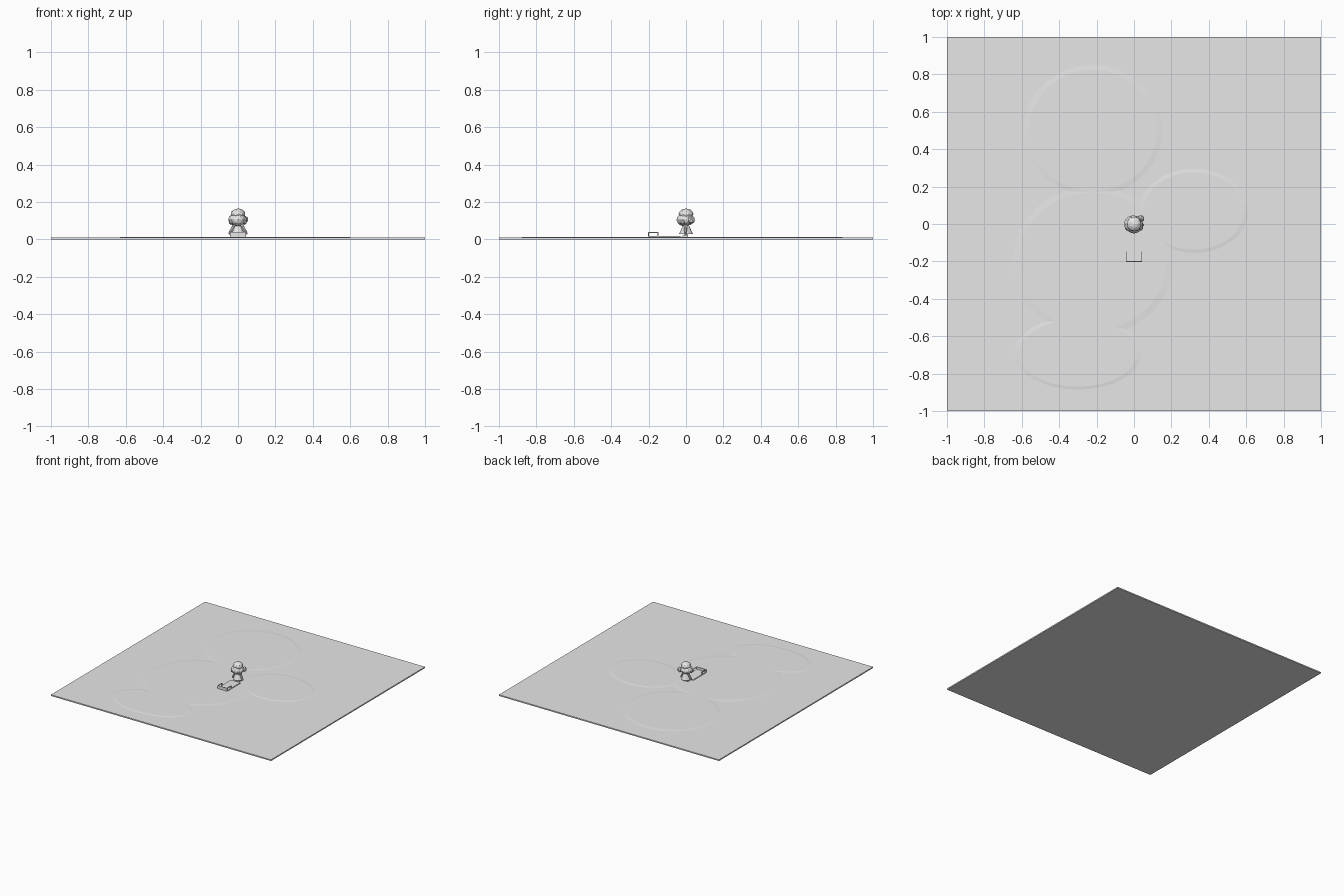
import bpy, bmesh, math
from mathutils import Vector

if "Cube" in bpy.data.objects:
    bpy.data.objects.remove(bpy.data.objects["Cube"])

grey = bpy.data.materials.new("plain_grey")
grey.diffuse_color = (0.8, 0.8, 0.8, 1)
grey.use_nodes = True
grey.node_tree.nodes["Principled BSDF"].inputs["Base Color"].default_value = grey.diffuse_color


def finish(name, bm, loc=(0, 0, 0), scale=(1, 1, 1), rot=(0, 0, 0)):
    bmesh.ops.recalc_face_normals(bm, faces=bm.faces)
    me = bpy.data.meshes.new(name)
    bm.to_mesh(me)
    bm.free()
    me.materials.append(grey)
    ob = bpy.data.objects.new(name, me)
    ob.location, ob.scale, ob.rotation_euler = loc, scale, rot
    bpy.context.collection.objects.link(ob)
    return ob


def box(name, lo, hi):
    bm = bmesh.new()
    bmesh.ops.create_cube(bm, size=1)
    mid = [(a + b) / 2 for a, b in zip(lo, hi)]
    return finish(name, bm, mid, [b - a for a, b in zip(lo, hi)])


def ball(name, loc, scale, detail=2):
    bm = bmesh.new()
    bmesh.ops.create_icosphere(bm, subdivisions=detail, radius=1)
    return finish(name, bm, loc, scale)


def tube(name, a, b, r1, r2, sides=8):
    # tapered rod from point a to point b
    a, b = Vector(a), Vector(b)
    bm = bmesh.new()
    bmesh.ops.create_cone(bm, cap_ends=True, segments=sides, radius1=r1,
                          radius2=r2, depth=(b - a).length)
    rot = (b - a).to_track_quat('Z', 'Y').to_euler()
    return finish(name, bm, (a + b) / 2, rot=rot)


# Ground slab
box("ground_slab", (-1, -1, 0), (1, 1, 0.01))

# Very shallow overlapping mounds lying on the slab
mounds = [(-0.22, -0.20, 0.44, 0.41), (0.32, 0.07, 0.30, 0.23),
          (-0.30, -0.69, 0.35, 0.20), (-0.22, 0.50, 0.38, 0.36)]
for i, (x, y, rx, ry) in enumerate(mounds):
    bm = bmesh.new()
    bmesh.ops.create_cone(bm, cap_ends=True, segments=32, radius1=1,
                          radius2=0.9, depth=1)
    finish(f"mound_{i + 1}", bm, (x, y, 0.0107), (rx, ry, 0.0026))

# Legs and boots
for s in (-1, 1):
    tube("leg", (s * 0.013, 0, 0.012), (s * 0.013, 0, 0.045), 0.009, 0.008)
    box("boot", (s * 0.013 - 0.010, -0.018, 0.011),
        (s * 0.013 + 0.010, 0.011, 0.021))
    # Arms hang beside the coat
    tube("arm", (s * 0.022, 0, 0.072), (s * 0.043, -0.004, 0.036), 0.009, 0.007)
    ball("hand", (s * 0.044, -0.005, 0.033), (0.008, 0.008, 0.008), 1)

# Flared coat
tube("coat", (0, 0, 0.028), (0, 0, 0.08), 0.037, 0.014, 10)

# Head with a wide bob of hair, cap and side bun
ball("head", (0, -0.008, 0.105), (0.043, 0.043, 0.036))
ball("hair", (-0.003, 0.0, 0.106), (0.051, 0.047, 0.034))
ball("hair_crown", (0, 0, 0.135), (0.040, 0.040, 0.030))
ball("hair_bun", (0.036, 0.028, 0.104), (0.021, 0.021, 0.024), 1)
for s in (-1, 1):
    ball("hair_lock", (s * 0.036, -0.020, 0.095), (0.014, 0.016, 0.019), 1)

# Sled: deck, raised end and side rails
box("sled_deck", (-0.042, -0.20, 0.013), (0.042, -0.03, 0.018))
box("sled_end", (-0.042, -0.204, 0.013), (0.042, -0.199, 0.038))
for s in (-1, 1):
    box("sled_runner", (s * 0.042 - 0.002, -0.20, 0.010),
        (s * 0.042 + 0.002, -0.03, 0.017))
    box("sled_post", (s * 0.041 - 0.002, -0.152, 0.016),
        (s * 0.041 + 0.002, -0.148, 0.038))
    box("sled_rail", (s * 0.041 - 0.002, -0.20, 0.035),
        (s * 0.041 + 0.002, -0.148, 0.039))
